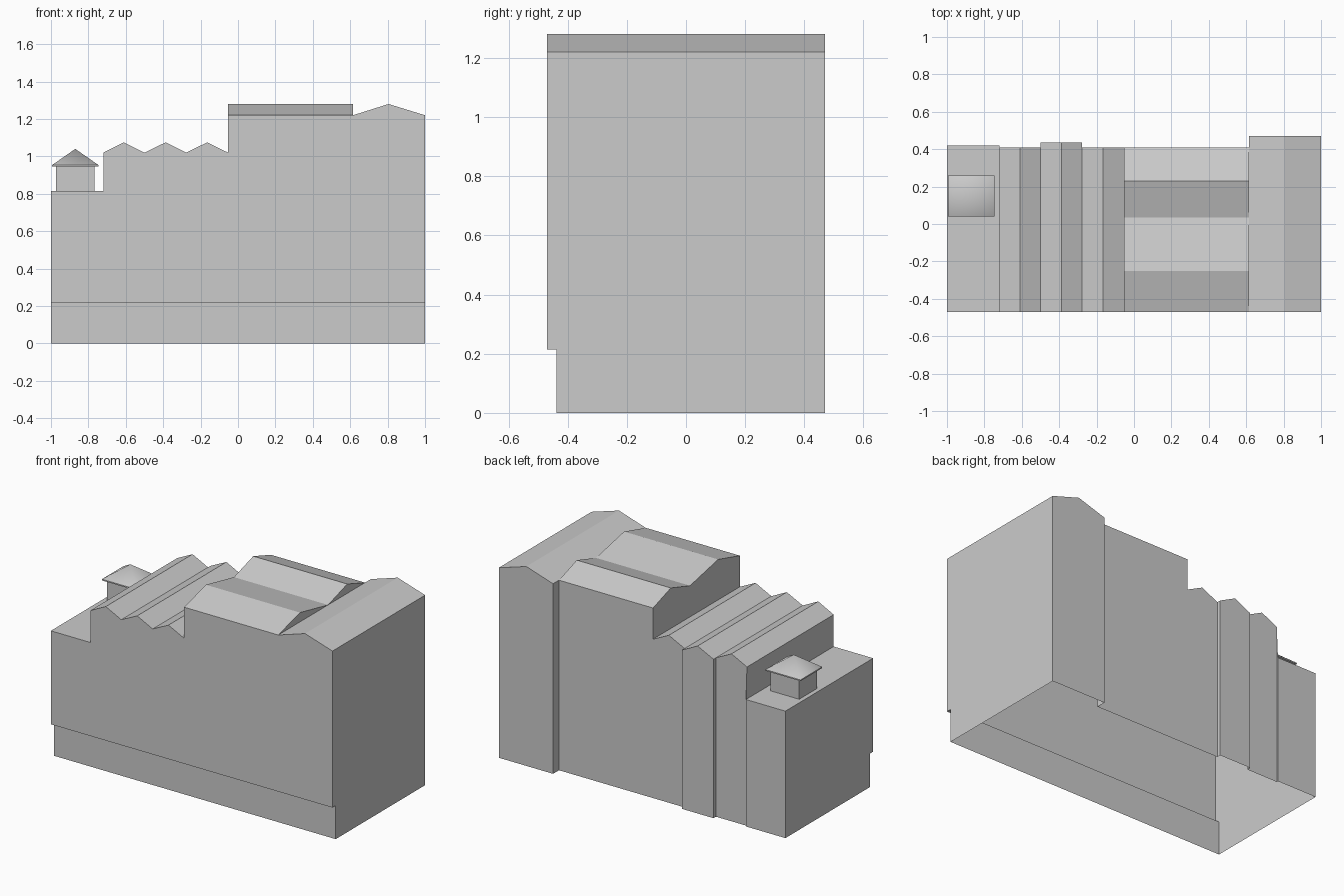
import bpy, bmesh, math

if "Cube" in bpy.data.objects:
    bpy.data.objects.remove(bpy.data.objects["Cube"])

FRONT, PLINTH_FRONT, PLINTH_TOP = -0.47, -0.437, 0.215


def finish(name, bm):
    """Weld, orient and clean a mesh, then link it as an object."""
    bmesh.ops.remove_doubles(bm, verts=bm.verts, dist=1e-4)
    bmesh.ops.recalc_face_normals(bm, faces=bm.faces)
    slivers = [f for f in bm.faces if f.calc_area() < 1e-7]
    bmesh.ops.delete(bm, geom=slivers, context='FACES')
    bmesh.ops.dissolve_limit(bm, angle_limit=math.radians(0.5),
                             verts=bm.verts, edges=bm.edges)
    mesh = bpy.data.meshes.new(name)
    bm.to_mesh(mesh)
    bm.free()
    obj = bpy.data.objects.new(name, mesh)
    bpy.context.collection.objects.link(obj)
    return obj


def add_face(bm, points):
    return bm.faces.new([bm.verts.new(p) for p in points])


def loft(bm, sections):
    for a, b in zip(sections, sections[1:]):
        for i in range(len(a) - 1):
            add_face(bm, (a[i], a[i + 1], b[i + 1], b[i]))


def wall(bm, tops, bottom):
    """Upright wall below a run of roof edge points."""
    first, last = tops[0], tops[-1]
    add_face(bm, list(tops) + [(last[0], last[1], bottom),
                               (first[0], first[1], bottom)])


# Roof stations from left to right: x, eave height, back y, cross-ridge rise
stations = [(-1, 0.815, 0.42, 0), (-0.72, 0.815, 0.42, 0)]
for x0, x1, x2, back in ((-0.72, -0.61, -0.50, 0.41),
                         (-0.50, -0.387, -0.277, 0.435),
                         (-0.277, -0.165, -0.053, 0.41)):
    stations += [(x0, 1.02, back, 0), (x1, 1.075, back, 0), (x2, 1.02, back, 0)]
stations += [(-0.053, 1.22, 0.41, 0.06), (0.615, 1.22, 0.41, 0.06),
             (0.615, 1.22, 0.47, 0), (0.805, 1.28, 0.47, 0), (1, 1.22, 0.47, 0)]
roof = [[(x, FRONT, z), (x, -0.25, z + r), (x, 0.035, z), (x, 0.23, z + r), (x, b, z)]
        for x, z, b, r in stations]

# Building shell, open underneath
bm = bmesh.new()
loft(bm, roof)
wall(bm, [p[0] for p in roof], PLINTH_TOP)

# Back walls, one per plane, joined by small returns
runs = []
for p in (s[-1] for s in roof):
    if runs and runs[-1][-1][1] == p[1]:
        runs[-1].append(p)
    else:
        runs.append([p])
for run in runs:
    wall(bm, run, 0)
for a, b in zip(runs, runs[1:]):
    wall(bm, (a[-1], b[0]), 0)

# Recessed plinth with its overhang, then the two end walls
plinth = [(FRONT, PLINTH_TOP), (PLINTH_FRONT, PLINTH_TOP), (PLINTH_FRONT, 0)]
loft(bm, [[(x, y, z) for y, z in plinth] for x in (-1, 1)])
for s in (roof[0], roof[-1]):
    x = s[0][0]
    add_face(bm, s + [(x, s[-1][1], 0)] + [(x, y, z) for y, z in reversed(plinth)])
finish("building_shell", bm)


# Rooftop turret
def ring(hx, hy, z, cx=-0.87, cy=0.15):
    return [(cx + i * hx, cy + j * hy, z)
            for i, j in ((-1, -1), (1, -1), (1, 1), (-1, 1), (-1, -1))]


bm = bmesh.new()
loft(bm, [ring(0.102, 0.09, 0.815), ring(0.102, 0.09, 0.945)])
finish("turret_walls", bm)

bm = bmesh.new()
add_face(bm, ring(0.125, 0.11, 0.945)[:4])
loft(bm, [ring(0.125, 0.11, 0.945), ring(0.125, 0.11, 0.953), ring(0, 0, 1.04)])
turret_roof = finish("turret_roof", bm)
for poly in turret_roof.data.polygons:
    poly.use_smooth = poly.normal.z > 0.3
